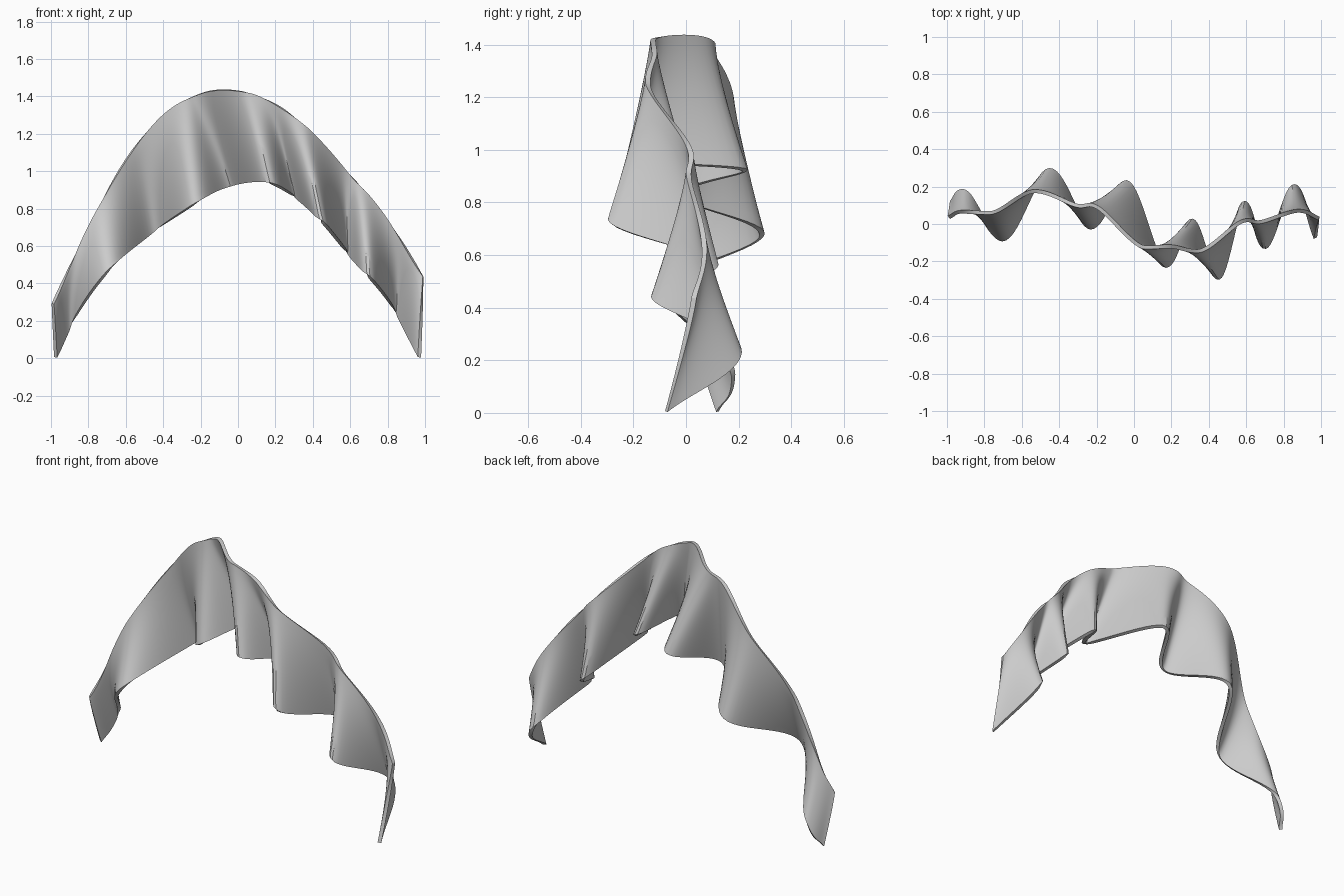
import bpy
import bmesh

if "Cube" in bpy.data.objects:
    bpy.data.objects.remove(bpy.data.objects["Cube"], do_unlink=True)

# Folds of the cloth: top edge x, y then bottom edge x, y
FOLDS = [
    (-.99, .035, -.975, .12), (-.92, .065, -.91, .18), (-.77, .06, -.70, -.085),
    (-.53, .175, -.45, .29), (-.31, .10, -.23, -.02), (-.19, .085, -.04, .225),
    (.06, -.125, .17, -.225), (.19, -.12, .31, .02), (.34, -.145, .45, -.29),
    (.57, .01, .59, .115), (.68, .012, .70, -.125), (.88, .07, .855, .205),
    (.99, .03, .97, -.075),
]
# Arched outline: x, z of the top and bottom edges
TOP_ARCH = [(-1, .27), (-.8, .70), (-.6, 1.06), (-.4, 1.30), (-.2, 1.415),
            (-.08, 1.435), (.1, 1.405), (.3, 1.29), (.6, .98), (.8, .74), (1, .42)]
BOTTOM_ARCH = [(-.975, .005), (-.87, .22), (-.7, .46), (-.5, .64), (-.3, .78),
               (-.1, .90), (.12, .945), (.31, .86), (.45, .73), (.59, .56),
               (.83, .27), (.97, .005)]
STEPS, ROWS = 14, 16


def flow(points, x):
    """Smooth curve through points that never overshoots its peaks."""
    slopes = [(b[1] - a[1]) / (b[0] - a[0]) for a, b in zip(points, points[1:])]
    tangents = [slopes[0]]
    for a, b in zip(slopes, slopes[1:]):
        tangents.append((a + b) / 2 if a * b > 0 else 0)
    tangents.append(slopes[-1])
    i = 0
    while i < len(points) - 2 and x > points[i + 1][0]:
        i += 1
    (x0, y0), (x1, y1) = points[i], points[i + 1]
    w = x1 - x0
    t = min(max((x - x0) / w, 0), 1)
    ease = t * t * (3 - 2 * t)
    return (y0 + (y1 - y0) * ease + w * tangents[i] * t * (1 - t) ** 2
            - w * tangents[i + 1] * t * t * (1 - t))


# Ruled surface between the two edges
tracks = [list(enumerate(column)) for column in zip(*FOLDS)]
bm = bmesh.new()
grid = []
for s in range((len(FOLDS) - 1) * STEPS + 1):
    tx, ty, bx, by = (flow(track, s / STEPS) for track in tracks)
    tz, bz = flow(TOP_ARCH, tx), flow(BOTTOM_ARCH, bx)
    column = []
    for r in range(ROWS + 1):
        t = r / ROWS
        column.append(bm.verts.new((tx + (bx - tx) * t,
                                    ty + (by - ty) * t ** 1.15,
                                    tz + (bz - tz) * t)))
    grid.append(column)
for a, b in zip(grid, grid[1:]):
    for r in range(ROWS):
        bm.faces.new((a[r], a[r + 1], b[r + 1], b[r]))
mesh = bpy.data.meshes.new("draped_cloth")
bm.to_mesh(mesh)
bm.free()
cloth = bpy.data.objects.new("draped_cloth", mesh)
bpy.context.collection.objects.link(cloth)

# Cloth colour
grey = bpy.data.materials.new("cloth_grey")
grey.use_nodes = True
colour = (.6, .6, .6, 1)
grey.diffuse_color = colour
grey.node_tree.nodes["Principled BSDF"].inputs["Base Color"].default_value = colour
mesh.materials.append(grey)

# Thickness, then smooth folds with crisp rims
shell = cloth.modifiers.new("thickness", "SOLIDIFY")
shell.thickness = .02
shell.offset = 0
bpy.ops.object.select_all(action="DESELECT")
cloth.select_set(True)
bpy.context.view_layer.objects.active = cloth
bpy.ops.object.modifier_apply(modifier=shell.name)
bpy.ops.object.shade_smooth_by_angle()
